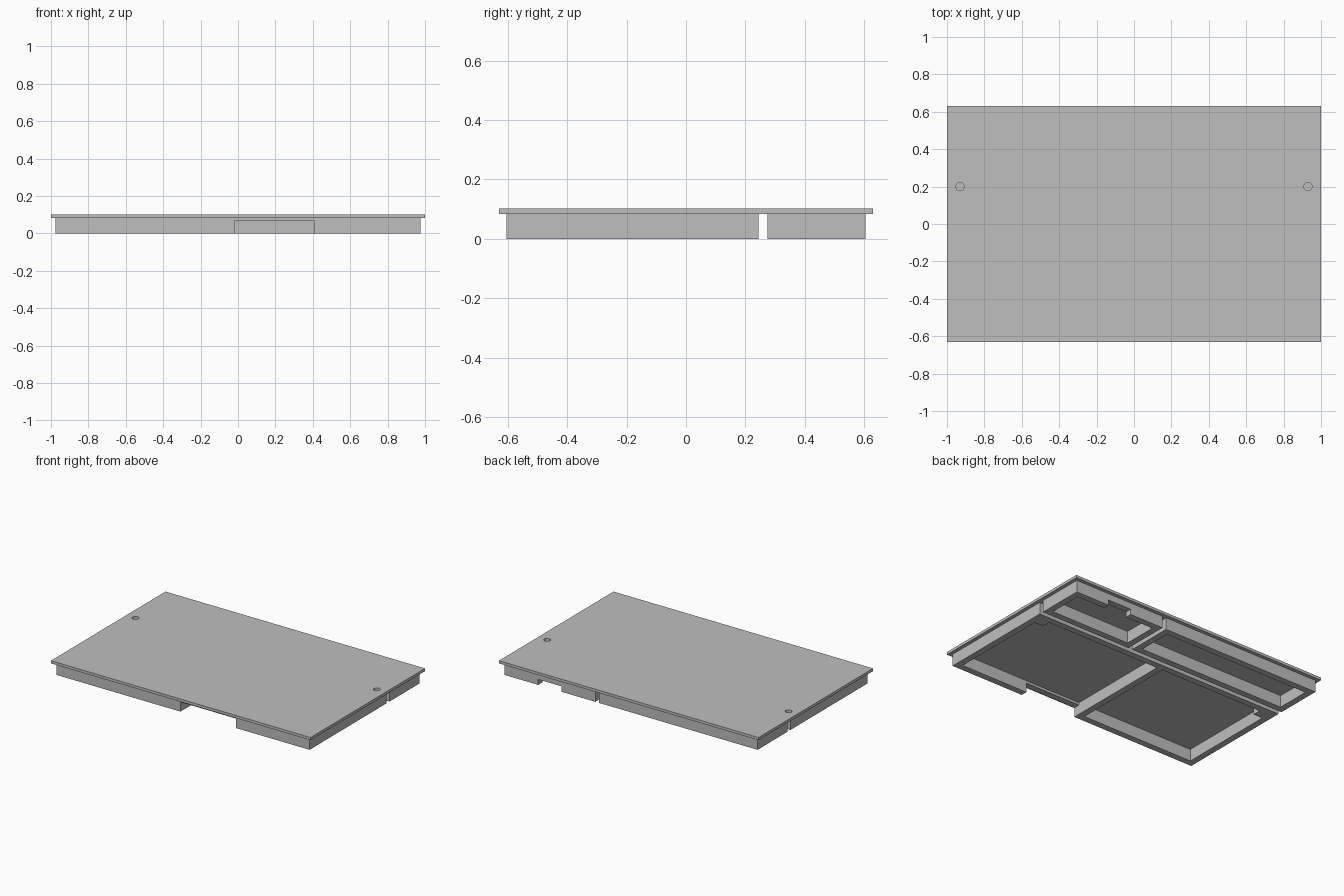
import bpy
import bmesh

if "Cube" in bpy.data.objects:
    bpy.data.objects.remove(bpy.data.objects["Cube"], do_unlink=True)

grey = bpy.data.materials.new("plain_grey")
grey.use_nodes = True
grey.diffuse_color = (0.52, 0.52, 0.52, 1)
grey.node_tree.nodes["Principled BSDF"].inputs["Base Color"].default_value = (0.52, 0.52, 0.52, 1)

PLATE_BOTTOM, PLATE_TOP = 0.083, 0.102
WALL = 0.045          # thickness of the frame walls
SIDE = 0.975          # outer half width of the frames
FRONT, BACK = -0.605, 0.605
BELOW, ABOVE = -0.05, 0.2


def prism(name, outline, z0, z1):
    """Upright prism over a flat outline."""
    bm = bmesh.new()
    base = bm.faces.new([bm.verts.new((x, y, z0)) for x, y in outline])
    top = bmesh.ops.extrude_face_region(bm, geom=[base])["geom"]
    verts = [v for v in top if isinstance(v, bmesh.types.BMVert)]
    bmesh.ops.translate(bm, verts=verts, vec=(0, 0, z1 - z0))
    bmesh.ops.recalc_face_normals(bm, faces=bm.faces)
    mesh = bpy.data.meshes.new(name)
    bm.to_mesh(mesh)
    bm.free()
    mesh.materials.append(grey)
    obj = bpy.data.objects.new(name, mesh)
    bpy.context.collection.objects.link(obj)
    return obj


def rect(x0, x1, y0, y1):
    return [(x0, y0), (x1, y0), (x1, y1), (x0, y1)]


def hole_cutter(x):
    """Cylinder for a blind screw hole."""
    bpy.ops.mesh.primitive_cylinder_add(vertices=32, radius=0.022, depth=0.2,
                                        location=(x, 0.2, 0.13))
    obj = bpy.context.object
    obj.name = "hole_cutter"
    obj.data.materials.append(grey)
    return obj


def cut(obj, cutters):
    """Subtract the cutters, then drop them."""
    for cutter in cutters:
        cutter.hide_render = True
        mod = obj.modifiers.new("cut", "BOOLEAN")
        mod.operation = "DIFFERENCE"
        mod.solver = "EXACT"
        mod.object = cutter
    bpy.context.view_layer.update()
    graph = bpy.context.evaluated_depsgraph_get()
    result = bpy.data.meshes.new_from_object(obj.evaluated_get(graph))
    obj.modifiers.clear()
    obj.data = result
    for cutter in cutters:
        bpy.data.objects.remove(cutter, do_unlink=True)


def pocket(outline):
    return prism("pocket_cutter", outline, BELOW, ABOVE)


# Cover plate with two screw holes
plate = prism("cover_plate", rect(-1, 1, -0.63, 0.63), PLATE_BOTTOM, PLATE_TOP)
cut(plate, [hole_cutter(s * 0.93) for s in (-1, 1)])

# Front frame: two cells, each leaving a screw block in its outer back corner
front_back = 0.244
divider = -0.02
inner = SIDE - WALL
y0, y1 = FRONT + WALL, front_back - WALL
block_x, block_y = 0.86, 0.14


def cell(side, divider_x):
    return [(divider_x, y0), (side * inner, y0), (side * inner, block_y),
            (side * block_x, block_y), (side * block_x, y1), (divider_x, y1)]


front_frame = prism("front_frame", rect(-SIDE, SIDE, FRONT, front_back), 0, PLATE_BOTTOM)
cut(front_frame, [
    pocket(cell(1, divider)),
    pocket(cell(-1, divider - WALL)),
    prism("notch_cutter", rect(divider, 0.41, FRONT - 0.1, y0 + 0.02), BELOW, 0.066),
    hole_cutter(-0.93),
    hole_cutter(0.93),
])

# Back frames: a long closed one and a short one with a shallow notch
for name, x0, x1 in (("long_back_frame", -SIDE, 0.245), ("short_back_frame", 0.275, SIDE)):
    frame = prism(name, rect(x0, x1, 0.274, BACK), 0, PLATE_BOTTOM)
    cutters = [pocket(rect(x0 + WALL, x1 - WALL, 0.274 + WALL, BACK - WALL))]
    if name.startswith("short"):
        cutters.append(prism("notch_cutter", rect(0.535, 0.715, BACK - WALL - 0.02, BACK + 0.1),
                             BELOW, 0.038))
    cut(frame, cutters)
